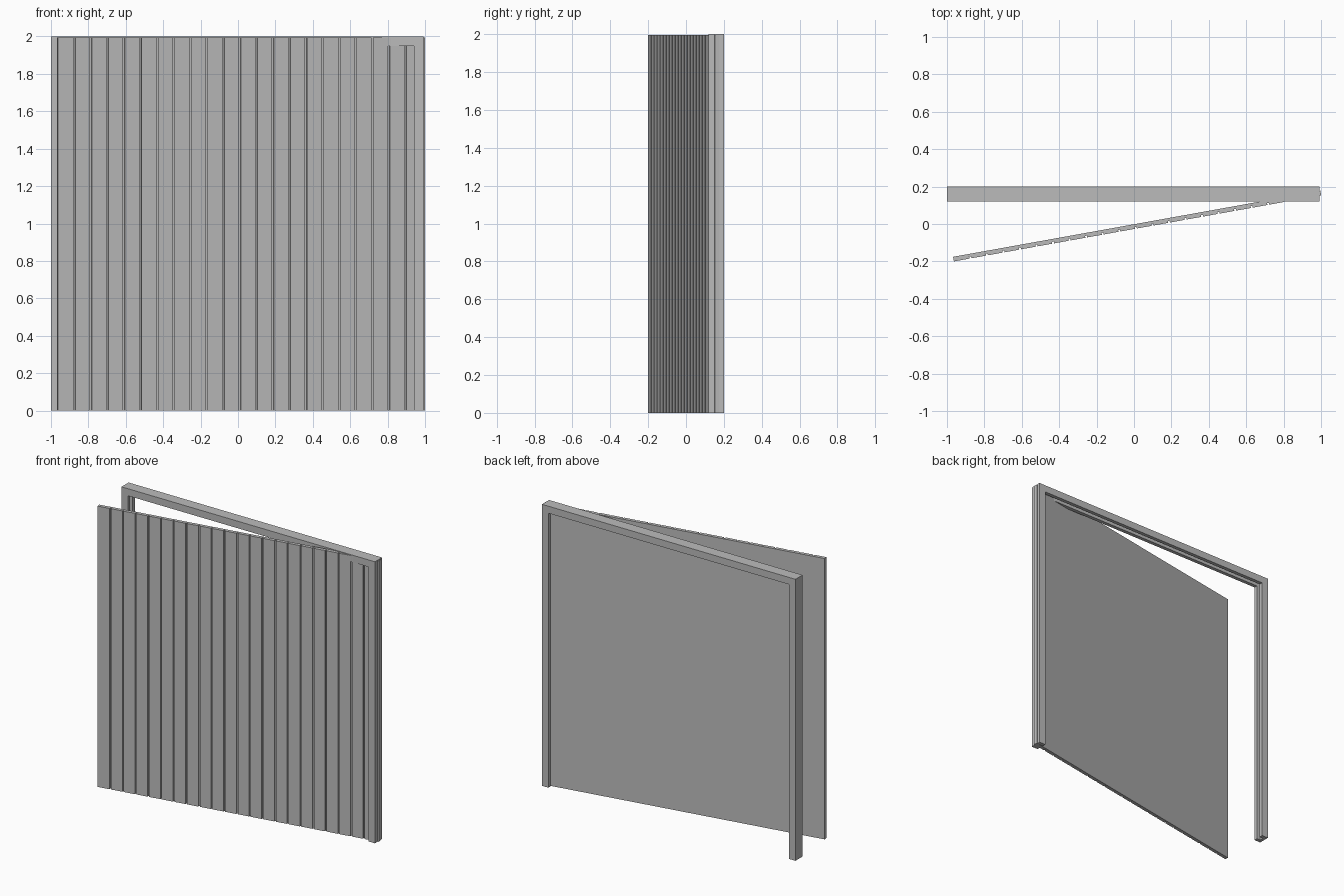
import bpy, bmesh, math
from mathutils import Matrix

if "Cube" in bpy.data.objects:
    bpy.data.objects.remove(bpy.data.objects["Cube"])

grey = bpy.data.materials.new("plain grey")
grey.diffuse_color = (0.5, 0.5, 0.5, 1)
grey.use_nodes = True
grey.node_tree.nodes["Principled BSDF"].inputs["Base Color"].default_value = grey.diffuse_color


def make(name, bm):
    bmesh.ops.recalc_face_normals(bm, faces=bm.faces)
    me = bpy.data.meshes.new(name)
    bm.to_mesh(me)
    bm.free()
    me.materials.append(grey)
    ob = bpy.data.objects.new(name, me)
    bpy.context.collection.objects.link(ob)
    return ob


# Door frame: one channel section swept round jamb, head and jamb with mitres
X0, X1, TOP, W = -1.0, 0.992, 2.0, 0.05
DEPTH = 0.028
# section points: (distance in from the outer edge, y)
section = [(0, 0.12), (W, 0.12), (W, 0.146), (W - DEPTH, 0.146),
           (W - DEPTH, 0.174), (W, 0.174), (W, 0.2), (0, 0.2)]
bm = bmesh.new()
stations = [
    lambda d: (X0 + d, 0),
    lambda d: (X0 + d, TOP - d),
    lambda d: (X1 - d, TOP - d),
    lambda d: (X1 - d, 0),
]
rings = []
for st in stations:
    ring = []
    for d, y in section:
        x, z = st(d)
        ring.append(bm.verts.new((x, y, z)))
    rings.append(ring)
n = len(section)
for a, b in zip(rings, rings[1:]):
    for i in range(n):
        j = (i + 1) % n
        bm.faces.new((a[i], a[j], b[j], b[i]))
bm.faces.new(rings[0])
bm.faces.new(rings[-1])
make("door_frame", bm)

# Door leaf: grooved plan profile, extruded upwards
LENGTH, THICK, PITCH = 1.995, 0.025, 0.0899
GROOVE, CUT = 0.01, 0.01
profile = [(0, 0)]
for k in range(1, 22):
    s = k * PITCH
    profile += [(s - GROOVE / 2, 0), (s - GROOVE / 2, CUT),
                (s + GROOVE / 2, CUT), (s + GROOVE / 2, 0)]
profile += [(LENGTH, 0), (LENGTH, THICK), (0, THICK)]
bm = bmesh.new()
base = bm.faces.new([bm.verts.new((x, y, 0)) for x, y in profile])
ext = bmesh.ops.extrude_face_region(bm, geom=[base])
top = [v for v in ext["geom"] if isinstance(v, bmesh.types.BMVert)]
bmesh.ops.translate(bm, verts=top, vec=(0, 0, 1.995))
# swing the leaf ajar about its upright edge
turn = Matrix.Translation((-0.963, -0.2, 0)) @ Matrix.Rotation(math.radians(10.2), 4, 'Z')
bmesh.ops.transform(bm, matrix=turn, verts=bm.verts)
make("plank_door", bm)
